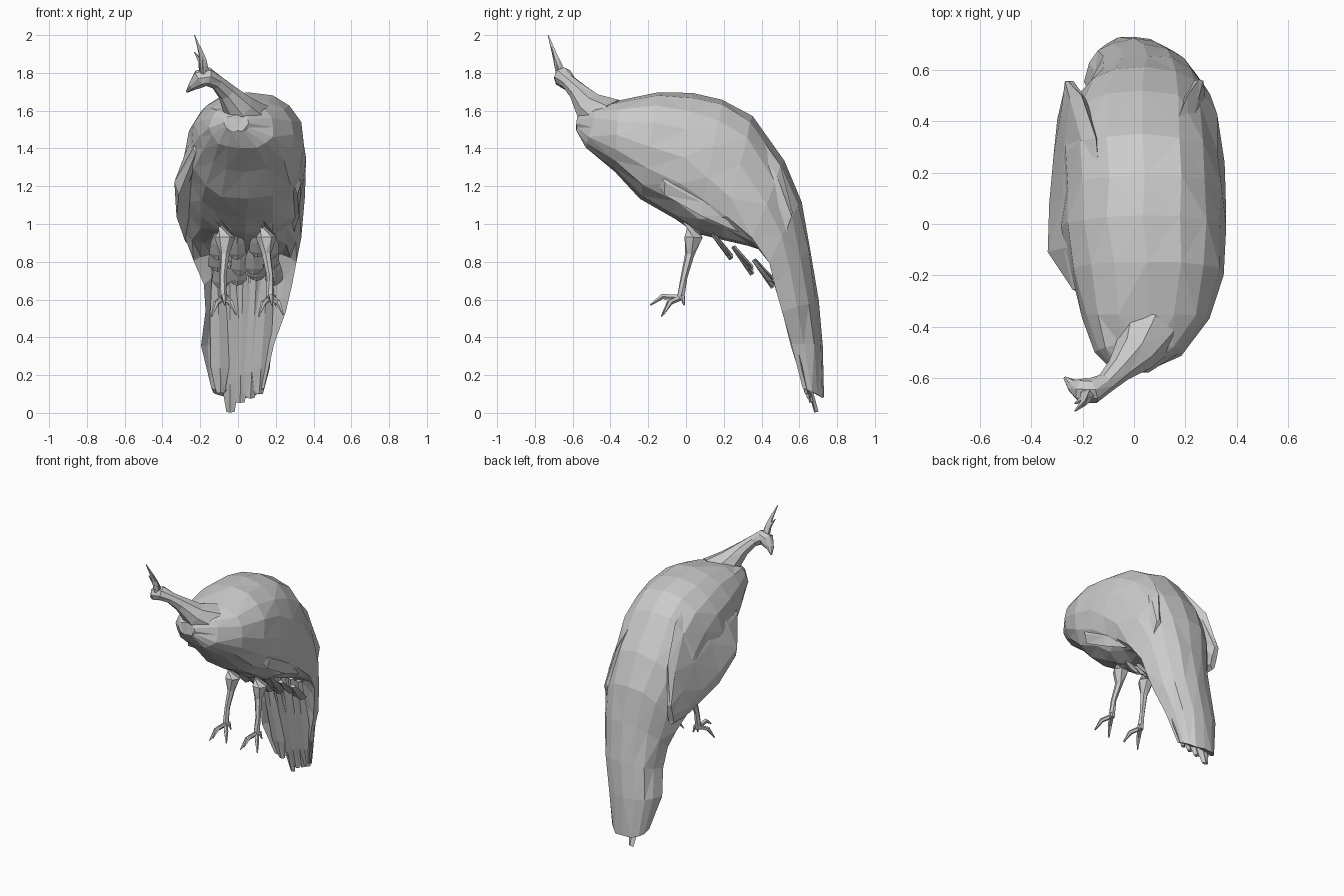
import bpy
import bmesh
import math
import random
from mathutils import Vector

random.seed(4)

default_cube = bpy.data.objects.get("Cube")
if default_cube:
    bpy.data.objects.remove(default_cube)


def skin_rings(name, rings, jitter=0.0):
    """Bridge equal rings of points into one closed, flat-faceted surface."""
    bm = bmesh.new()
    loops = []
    for ring in rings:
        loop = []
        for point in ring:
            shake = Vector([random.uniform(-jitter, jitter) for _ in range(3)])
            loop.append(bm.verts.new(point + shake))
        loops.append(loop)
    count = len(loops[0])
    for lower, upper in zip(loops, loops[1:]):
        for i in range(count):
            j = (i + 1) % count
            bm.faces.new((lower[i], lower[j], upper[j], upper[i]))
    bm.faces.new(loops[0])
    bm.faces.new(loops[-1])
    bmesh.ops.recalc_face_normals(bm, faces=bm.faces)
    bmesh.ops.triangulate(bm, faces=bm.faces)
    mesh = bpy.data.meshes.new(name)
    bm.to_mesh(mesh)
    bm.free()
    obj = bpy.data.objects.new(name, mesh)
    bpy.context.collection.objects.link(obj)
    return obj


def section(top, bottom, half_width, hollow=0.0, sides=16):
    """Ring between a top and a bottom point; hollow turns it into an arch."""
    ring = []
    for i in range(sides):
        angle = math.tau * i / sides
        c, s = math.cos(angle), math.sin(angle)
        u = math.copysign(abs(c) ** 0.85, c)
        v = math.copysign(abs(s) ** 0.9, s)
        arch_u = u if s >= 0 else 0.88 * u
        arch_v = 2 * v - 1 if s >= 0 else -1 - 1.1 * v
        u += (arch_u - u) * hollow
        v += (arch_v - v) * hollow
        point = bottom.lerp(top, (v + 1) / 2)
        ring.append(point + Vector((u * half_width, 0, 0)))
    return ring


def tube(name, path, sides=6):
    """Tapered tube along points given as x, y, z, radius."""
    points = [Vector(p[:3]) for p in path]
    rings = []
    for i, center in enumerate(points):
        ahead = points[min(i + 1, len(points) - 1)]
        behind = points[max(i - 1, 0)]
        turn = (ahead - behind).to_track_quat('Z', 'Y')
        ring = []
        for k in range(sides):
            a = math.tau * k / sides
            ring.append(center + turn @ Vector((math.cos(a), math.sin(a), 0)) * path[i][3])
        rings.append(ring)
    return skin_rings(name, rings)


def feather(name, root, tip, width, thickness=0.012):
    """Long flat plate, widest past the middle, with a blunt tip."""
    root, tip = Vector(root), Vector(tip)
    across = Vector((1, random.uniform(-0.3, 0.3), 0)).normalized()
    normal = (tip - root).cross(across).normalized()
    rings = []
    for t, w in ((0, 0.5), (0.4, 0.9), (0.8, 1), (1, 0.45)):
        center = root.lerp(tip, t)
        side, lift = across * width * w, normal * thickness
        rings.append([center - side, center + lift, center + side, center - lift])
    return skin_rings(name, rings)


# Body and arched train: top y, top z, bottom y, bottom z, centre x, half width, hollow
body_profile = [
    (-.57, 1.58, -.58, 1.49, -.01, .07, 0),
    (-.47, 1.63, -.53, 1.40, .02, .17, 0),
    (-.35, 1.66, -.38, 1.28, .05, .25, 0),
    (-.15, 1.70, -.24, 1.13, .05, .30, 0),
    (.03, 1.69, -.06, 1.03, .04, .32, 0),
    (.19, 1.66, .05, .91, .04, .32, .1),
    (.35, 1.57, .16, .84, .03, .32, .2),
    (.52, 1.33, .28, .76, .03, .31, .4),
    (.61, 1.12, .40, .72, .04, .27, .6),
    (.66, .87, .45, .66, .05, .23, .8),
    (.70, .60, .50, .53, .04, .21, .9),
    (.72, .36, .55, .36, .00, .19, .9),
    (.73, .08, .61, .14, .00, .14, .8),
]
rings = [section(Vector((x, ty, tz)), Vector((x, by, bz)), w, h)
         for ty, tz, by, bz, x, w, h in body_profile]
skin_rings("body_and_train", rings, jitter=0.006)

# Folded wings: upper edge x, y, z, lower edge x, y, z, half thickness
wing_profile = [
    (.15, -.24, 1.50, .22, -.26, 1.38, .03),
    (.14, -.08, 1.60, .32, -.12, 1.16, .05),
    (.13, .12, 1.62, .32, .08, 1.04, .05),
    (.15, .34, 1.53, .30, .24, .97, .05),
    (.21, .50, 1.31, .28, .40, .91, .045),
    (.25, .56, 1.06, .25, .52, .88, .025),
]
for name, side in (("right_wing", -1), ("left_wing", 1)):
    rings = []
    for ux, uy, uz, lx, ly, lz, thick in wing_profile:
        rings.append(section(Vector((side * ux, uy, uz)),
                             Vector((side * lx, ly, lz)), thick, sides=8))
    skin_rings(name, rings, jitter=0.006)

# Neck and turned head, ending in the beak
tube("neck_and_head", [
    (.05, -.42, 1.55, .13),
    (.00, -.51, 1.62, .085),
    (-.06, -.57, 1.70, .052),
    (-.11, -.62, 1.75, .04),
    (-.16, -.65, 1.78, .05),
    (-.20, -.65, 1.77, .05),
    (-.24, -.63, 1.73, .025),
    (-.27, -.60, 1.70, .006),
], sides=8)

# Crest plumes
for i, tip in enumerate([(-.23, -.73, 2.0), (-.20, -.71, 1.94), (-.23, -.70, 1.91)]):
    root = Vector((-.18, -.66, 1.79))
    middle = root.lerp(Vector(tip), 0.55) + Vector((.01, 0, 0))
    tube(f"crest_plume_{i}", [(*root, .03), (*middle, .014), (*tip, .003)], sides=4)

# Legs with three front toes and a hind toe each
for name, hip, foot in (("right", -.07, -.08), ("left", .15, .17)):
    tube(name + "_leg", [
        (hip, .03, 1.06, .09),
        (hip, .04, .93, .055),
        (hip, .02, .84, .025),
        (foot, -.01, .72, .018),
        (foot, -.03, .60, .022),
    ])
    ankle = Vector((foot, -.03, .61))
    toes = [(-.06, -.10, -.10), (.01, -.16, -.04), (.07, -.09, -.09), (.03, .02, -.04)]
    for i, reach in enumerate(toes):
        reach = Vector(reach)
        knuckle = ankle + reach * 0.6 + Vector((0, 0, .03))
        tube(f"{name}_toe_{i}", [(*ankle, .016), (*knuckle, .015), (*(ankle + reach), .004)],
             sides=5)

# Long tail feathers beneath the train
for i, x in enumerate([-.11, -.04, .03, .10, .16]):
    tip_x = x * 0.75 - .01
    drop = 0 if i == 1 else random.uniform(.04, .12)
    feather(f"tail_feather_{i}", (x, .47, .80), (tip_x, .69 - drop * 0.5, drop + .005), .05)

# Ruffled feathers under the rump
for row in range(3):
    for column in range(4):
        x = -.09 + column * .09 + random.uniform(-.02, .02)
        y, z = .14 + row * .11, .95 - row * .07
        feather(f"rump_feather_{row}_{column}", (x, y, z),
                (x, y + .10, z - random.uniform(.10, .15)), .05)
